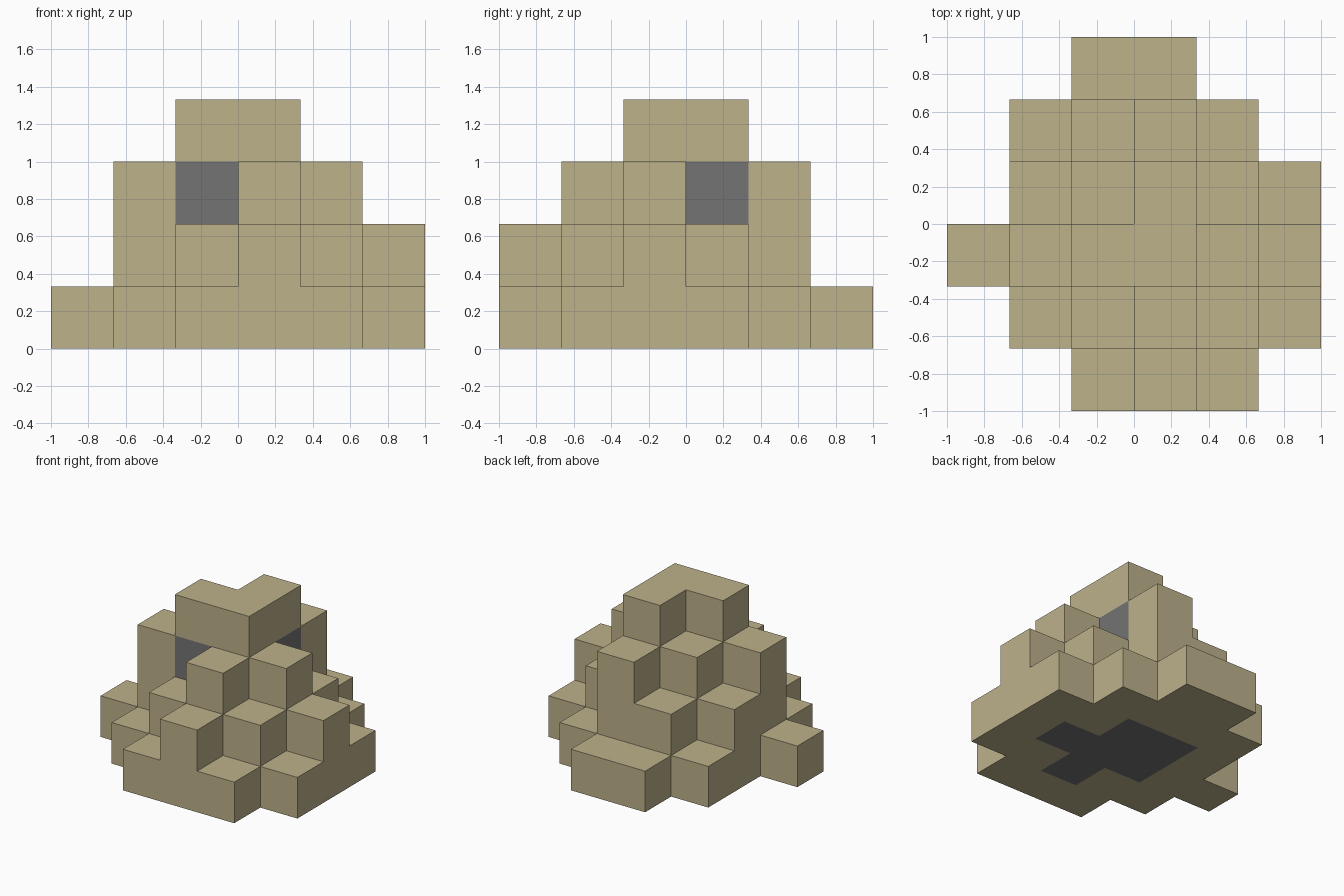
import bpy, bmesh
from mathutils import Vector

cube = bpy.data.objects.get("Cube")
if cube:
    bpy.data.objects.remove(cube, do_unlink=True)

CELL = 1 / 3
# Block heights: rows run front to back, columns run along x
HEIGHTS = ["001210",
           "012321",
           "134432",
           "023421",
           "012310",
           "001100"]
# Dark core: columns of the bottom layer, and columns just below the cap
BASE_CORE = {(2, 2), (3, 2), (2, 3), (3, 3), (3, 1), (4, 2)}
UPPER_CORE = {(2, 2), (3, 2), (3, 3)}


def make_material(name, color):
    mat = bpy.data.materials.new(name)
    mat.use_nodes = True
    mat.diffuse_color = color
    bsdf = next(n for n in mat.node_tree.nodes if n.type == 'BSDF_PRINCIPLED')
    bsdf.inputs["Base Color"].default_value = color
    bsdf.inputs["Roughness"].default_value = 0.9
    return mat


def is_core(i, j, k):
    return (k < 2 and (i, j) in BASE_CORE) or (k == 2 and (i, j) in UPPER_CORE)


blocks = {(i, j, k) for j, row in enumerate(HEIGHTS)
          for i, h in enumerate(row) for k in range(int(h))}
bm = bmesh.new()

# Outer faces of every block that has no neighbour on that side
for block in sorted(blocks):
    for axis in range(3):
        for side in (-1, 1):
            neighbour = list(block)
            neighbour[axis] += side
            if tuple(neighbour) in blocks:
                continue
            normal, u = Vector(), Vector()
            normal[axis] = side / 2
            u[(axis + 1) % 3] = 0.5
            v = normal.cross(u) * 2
            center = Vector(block) + Vector((-2.5, -2.5, 0.5)) + normal
            corners = (center - u - v, center + u - v, center + u + v, center - u + v)
            face = bm.faces.new([bm.verts.new(c * CELL) for c in corners])
            face.material_index = int(is_core(*block))

# Weld the shell and merge flat neighbours of the same colour
bmesh.ops.remove_doubles(bm, verts=bm.verts, dist=0.001)
bmesh.ops.dissolve_limit(bm, angle_limit=0.01, verts=bm.verts, edges=bm.edges,
                         delimit={'MATERIAL'})

mesh = bpy.data.meshes.new("stepped_mound")
bm.to_mesh(mesh)
bm.free()
mesh.materials.append(make_material("sandy_tan", (0.509, 0.445, 0.258, 1)))
mesh.materials.append(make_material("dark_grey_core", (0.174, 0.174, 0.174, 1)))
mound = bpy.data.objects.new("stepped_mound", mesh)
bpy.context.collection.objects.link(mound)
